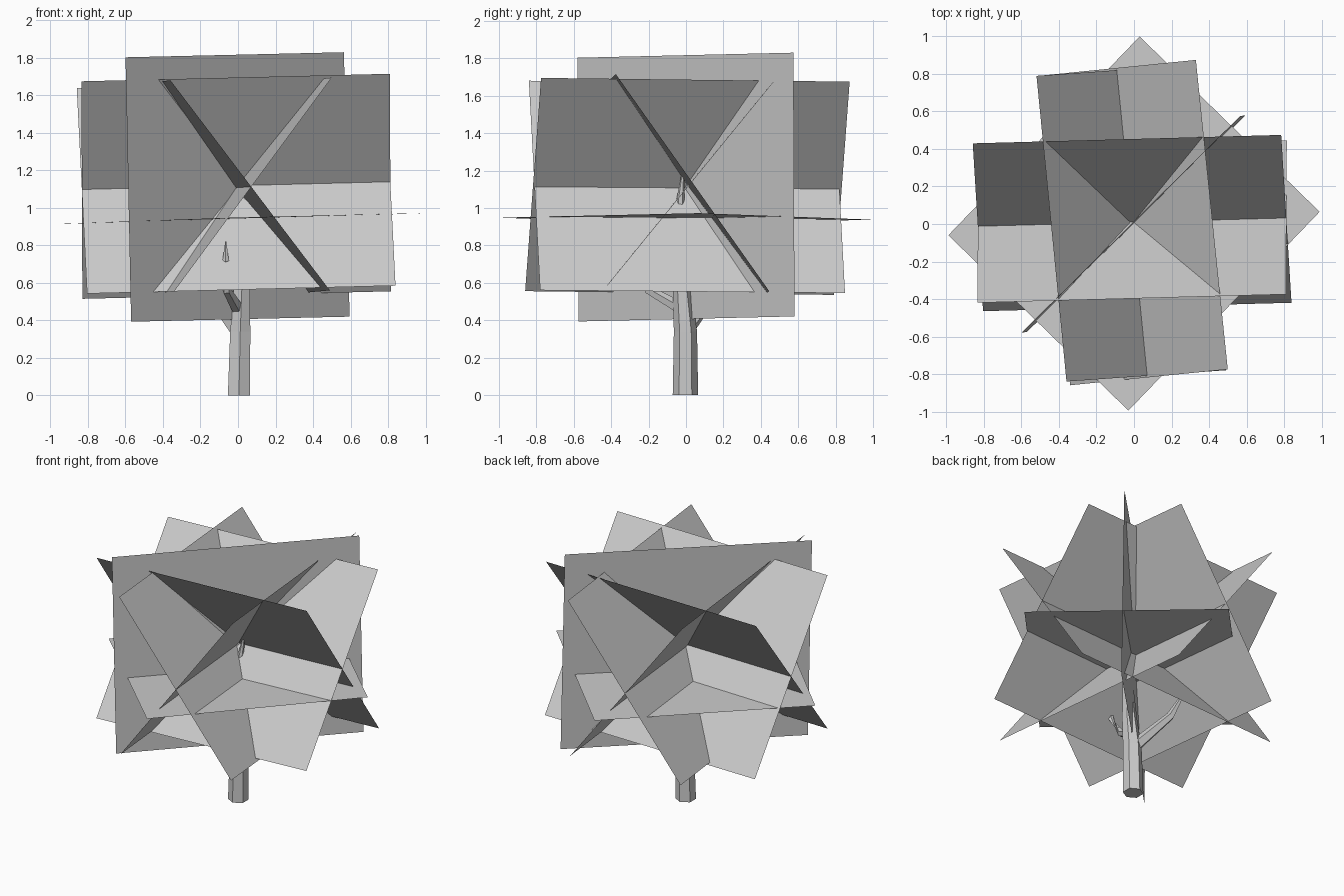
import bpy, bmesh
from math import cos, sin, pi
from mathutils import Vector

if "Cube" in bpy.data.objects:
    bpy.data.objects.remove(bpy.data.objects["Cube"])


def make_object(name, bm):
    mesh = bpy.data.meshes.new(name)
    bm.to_mesh(mesh)
    bm.free()
    ob = bpy.data.objects.new(name, mesh)
    bpy.context.collection.objects.link(ob)
    return ob


def card(name, a, b, c):
    """Flat foliage card from three corners; the fourth completes the parallelogram."""
    a, b, c = Vector(a), Vector(b), Vector(c)
    bm = bmesh.new()
    bm.faces.new([bm.verts.new(p) for p in (a, b, c, a + c - b)])
    return make_object(name, bm)


def limb(name, path, sides, upright=False):
    """Faceted tapering tube along (x, y, z, radius) points."""
    bm = bmesh.new()
    pts = [Vector(p[:3]) for p in path]
    rings = []
    for i, p in enumerate(pts):
        d = (pts[min(i + 1, len(pts) - 1)] - pts[max(i - 1, 0)]).normalized()
        if upright:
            d = Vector((0, 0, 1))
        u = Vector((0, 1, 0)) if upright else d.orthogonal().normalized()
        v = d.cross(u)
        r = path[i][3]
        rings.append([bm.verts.new(p + r * (u * cos(2 * pi * k / sides) + v * sin(2 * pi * k / sides)))
                      for k in range(sides)])
    for lo, hi in zip(rings, rings[1:]):
        for k in range(sides):
            j = (k + 1) % sides
            bm.faces.new((lo[k], lo[j], hi[j], hi[k]))
    bm.faces.new(rings[0][::-1])
    bm.faces.new(rings[-1])
    bmesh.ops.recalc_face_normals(bm, faces=bm.faces)
    return make_object(name, bm)


# Trunk and side branches
limb("trunk", [(0.005, -0.003, 0, 0.068), (0.012, -0.003, 0.34, 0.062),
               (0.02, -0.02, 0.56, 0.05), (0.04, -0.03, 1.04, 0.022),
               (0.055, -0.018, 1.17, 0.009)], 6, upright=True)
limb("rear_branch", [(0, 0, 0.35, 0.045), (-0.17, 0.17, 0.57, 0.028),
                     (-0.225, 0.225, 0.72, 0.01)], 5)
limb("front_branch", [(0, -0.02, 0.46, 0.035), (-0.06, -0.2, 0.56, 0.025),
                      (-0.065, -0.31, 0.72, 0.018), (-0.065, -0.31, 0.82, 0.003)], 5)

# Level and upright leaf cards
card("level_leaf_card", (0.03, 1.0, 0.937), (0.99, 0.065, 0.972), (-0.03, -0.995, 0.948))
card("upright_leaf_card", (-0.6, -0.58, 1.803), (0.565, 0.575, 1.83), (0.595, 0.58, 0.42))

# Slanted leaf cards, long side along x
card("slanted_leaf_card_front", (-0.835, -0.42, 1.675), (0.81, -0.375, 1.715), (0.815, 0.445, 0.555))
card("slanted_leaf_card_back", (-0.86, 0.43, 1.64), (0.785, 0.475, 1.682), (0.84, -0.42, 0.585))

# Slanted leaf cards, long side along y
card("slanted_leaf_card_right", (0.5, -0.775, 1.695), (0.33, 0.875, 1.675), (-0.51, 0.79, 0.535))
card("slanted_leaf_card_left", (-0.36, -0.84, 1.68), (-0.52, 0.79, 1.665), (0.33, 0.85, 0.545))
